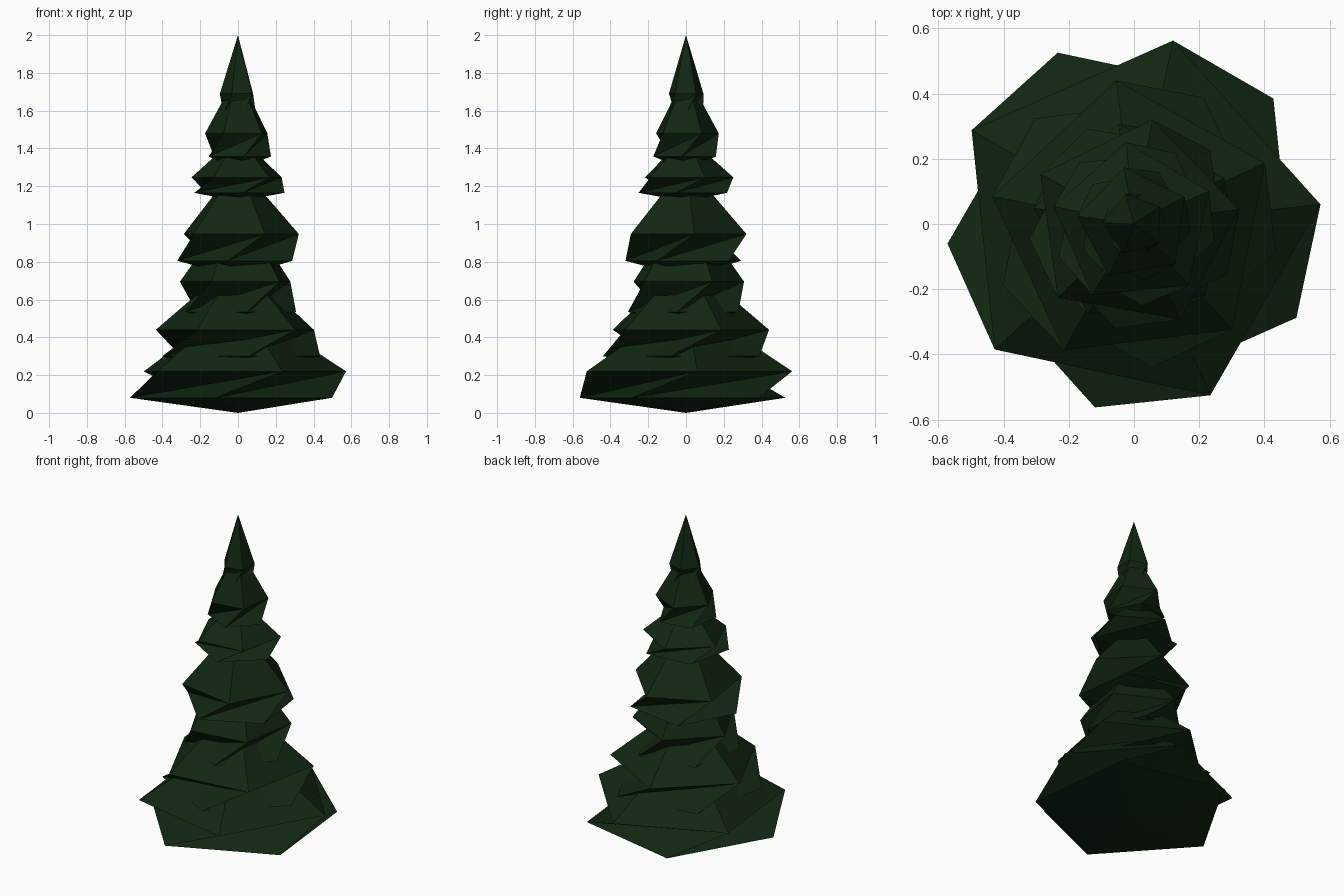
import bpy, bmesh
from math import cos, sin, radians

if "Cube" in bpy.data.objects:
    bpy.data.objects.remove(bpy.data.objects["Cube"])

green = bpy.data.materials.new("dark_pine_green")
green.diffuse_color = (0.0055, 0.0195, 0.0058, 1.0)
green.use_nodes = True
green.node_tree.nodes["Principled BSDF"].inputs["Base Color"].default_value = green.diffuse_color


def branch_tier(name, bottom, low, high, top, radius, turn):
    """Five-sided twisted tier: two pentagon rings capped by two points."""
    bm = bmesh.new()

    def ring(z, start):
        return [bm.verts.new((radius * cos(radians(start + 72 * k)),
                              radius * sin(radians(start + 72 * k)), z))
                for k in range(5)]

    lower = ring(low, turn - 36)
    upper = ring(high, turn)
    foot = bm.verts.new((0, 0, bottom))
    tip = bm.verts.new((0, 0, top))
    for k in range(5):
        n = (k + 1) % 5
        bm.faces.new((foot, lower[n], lower[k]))
        # the long diagonal gives the folded, concave branch band
        bm.faces.new((lower[k], lower[n], upper[n]))
        bm.faces.new((lower[k], upper[n], upper[k]))
        bm.faces.new((upper[k], upper[n], tip))
    mesh = bpy.data.meshes.new(name)
    bm.to_mesh(mesh)
    bm.free()
    mesh.materials.append(green)
    obj = bpy.data.objects.new(name, mesh)
    bpy.context.collection.objects.link(obj)


# Tiers from ground to crown: bottom, lower ring, upper ring, tip, radius, turn
tiers = [
    (0.00, 0.08, 0.22, 0.595, 0.575, 6),
    (0.22, 0.30, 0.44, 0.815, 0.443, 25),
    (0.44, 0.535, 0.695, 1.13, 0.311, 27),
    (0.72, 0.805, 0.947, 1.32, 0.325, 8),
    (1.12, 1.165, 1.247, 1.47, 0.252, 23.5),
    (1.29, 1.357, 1.48, 1.80, 0.176, 28),
    (1.51, 1.575, 1.69, 2.00, 0.096, 34),
]
for i, t in enumerate(tiers, 1):
    branch_tier(f"branch_tier_{i}", *t)
